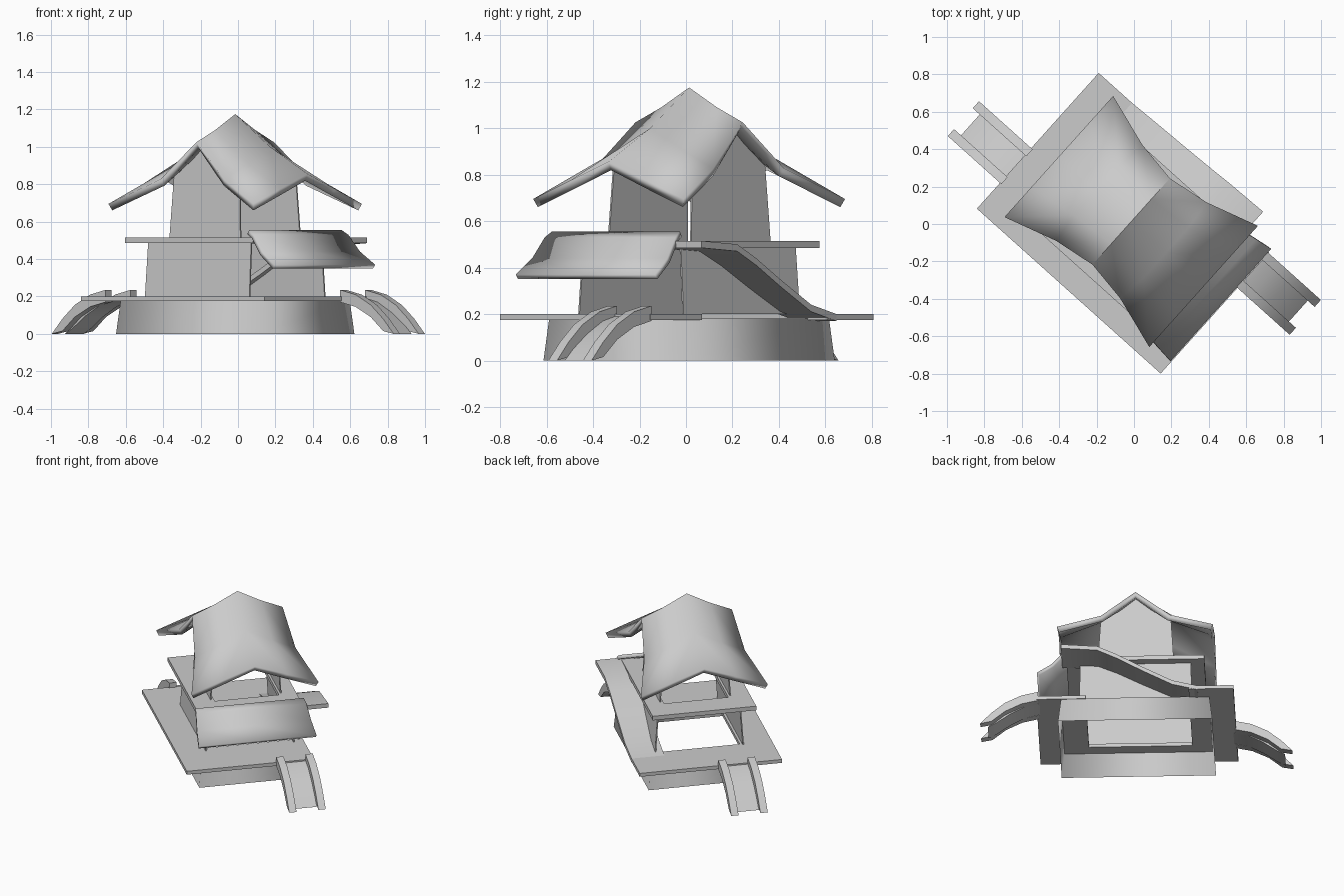
import bpy, bmesh, math
from mathutils import Matrix

cube = bpy.data.objects.get("Cube")
if cube:
    bpy.data.objects.remove(cube, do_unlink=True)

stone = bpy.data.materials.new("pale grey")
stone.use_nodes = True
GREY = (0.6, 0.6, 0.6, 1)
stone.diffuse_color = GREY
stone.node_tree.nodes["Principled BSDF"].inputs["Base Color"].default_value = GREY

# Local u (long) and v (short) axes, turned to the building's heading
TURN = Matrix.Rotation(math.radians(-41.9), 4, "Z") @ Matrix.Translation((-0.02, 0, 0))


def finish(name, bm, smooth=None, thickness=0):
    bmesh.ops.remove_doubles(bm, verts=bm.verts, dist=0.0005)
    bmesh.ops.recalc_face_normals(bm, faces=bm.faces)
    mesh = bpy.data.meshes.new(name)
    bm.to_mesh(mesh)
    bm.free()
    mesh.transform(TURN)
    mesh.materials.append(stone)
    obj = bpy.data.objects.new(name, mesh)
    bpy.context.collection.objects.link(obj)
    if thickness:
        mod = obj.modifiers.new("thickness", "SOLIDIFY")
        mod.thickness = thickness
        mod.offset = -1
    if smooth:
        bpy.ops.object.select_all(action="DESELECT")
        obj.select_set(True)
        bpy.context.view_layer.objects.active = obj
        bpy.ops.object.shade_smooth_by_angle(angle=math.radians(smooth))


def add_box(bm, u0, u1, v0, v1, z0, z1):
    m = Matrix.Translation(((u0 + u1) / 2, (v0 + v1) / 2, (z0 + z1) / 2))
    m = m @ Matrix.Diagonal((u1 - u0, v1 - v0, z1 - z0, 1))
    bmesh.ops.create_cube(bm, size=1, matrix=m)


def sweep(bm, top, thick, v0, v1, flare=0):
    """Sweep a (u, z) profile between v0 and v1, widening the v1 edge along its length."""
    outline = list(top) + [(u, max(z - thick, 0)) for u, z in reversed(top)]
    n, half = len(outline), len(top)
    near = [bm.verts.new((u, v0, z)) for u, z in outline]
    far = [bm.verts.new((u, v1 + flare * min(i, n - 1 - i) / (half - 1), z))
           for i, (u, z) in enumerate(outline)]
    for i in range(n):
        j = (i + 1) % n
        bm.faces.new((near[i], near[j], far[j], far[i]))
    for ring in (near, far):
        for i in range(half - 1):
            bm.faces.new((ring[i], ring[i + 1], ring[n - 2 - i], ring[n - 1 - i]))


# Flared foundation skirt
bm = bmesh.new()
rings = [[bm.verts.new((a * u, b * v, z)) for a, b in ((-1, -1), (1, -1), (1, 1), (-1, 1))]
         for u, v, z in ((0.515, 0.38, 0), (0.495, 0.365, 0.18))]
for i in range(4):
    j = (i + 1) % 4
    bm.faces.new((rings[0][i], rings[0][j], rings[1][j], rings[1][i]))
finish("foundation_skirt", bm, 100)

# Lower terrace, open in the middle
bm = bmesh.new()
add_box(bm, -0.66, 0.66, -0.5, -0.28, 0.175, 0.2)
add_box(bm, -0.66, -0.36, -0.28, 0.475, 0.175, 0.2)
add_box(bm, 0.33, 0.66, -0.28, 0.37, 0.175, 0.2)
finish("lower_terrace", bm)

# Ramp rising along one long side, its inner edge running into the wall
bm = bmesh.new()
sweep(bm, [(-0.42, 0.2), (-0.25, 0.24), (-0.05, 0.345), (0.12, 0.44), (0.25, 0.5), (0.49, 0.515)],
      0.03, 0.25, 0.475, 0.035)
finish("ramp", bm, 35)

# Upper terrace frame
bm = bmesh.new()
add_box(bm, -0.46, 0.46, -0.37, -0.22, 0.485, 0.515)
add_box(bm, -0.46, 0.46, 0.22, 0.34, 0.485, 0.515)
for s in (-1, 1):
    add_box(bm, s * 0.37 - 0.09, s * 0.37 + 0.09, -0.22, 0.22, 0.485, 0.515)
finish("upper_terrace", bm)


# Long side walls; the ends of each storey stay open
def side_walls(name, bottom, top, gable):
    for side, s in (("front", -1), ("back", 1)):
        bm = bmesh.new()
        (u0, v0, z0), (u1, v1, z1) = bottom, top
        pts = [(-u0, v0, z0), (u0, v0, z0), (u1, v1, z1), (0, v1, gable), (-u1, v1, z1)]
        bm.faces.new([bm.verts.new((u, s * v, z)) for u, v, z in pts])
        finish(f"{name}_{side}_wall", bm, thickness=0.008)


side_walls("lower", (0.375, 0.305, 0.2), (0.37, 0.285, 0.485), 0.485)
side_walls("upper", (0.255, 0.235, 0.51), (0.235, 0.22, 0.85), 1.03)

# Curved awning over one end
bm = bmesh.new()
rows = []
for u, z, v0, v1 in ((0.45, 0.555, -0.39, 0.35), (0.49, 0.53, -0.395, 0.36),
                     (0.56, 0.44, -0.405, 0.375), (0.655, 0.37, -0.415, 0.39)):
    rows.append([bm.verts.new((u, v0 + (v1 - v0) * k / 2, z)) for k in range(3)])
for a, b in zip(rows, rows[1:]):
    for k in range(2):
        bm.faces.new((a[k], b[k], b[k + 1], a[k + 1]))
finish("awning", bm, 40, 0.025)

# Arched footbridges at opposite ends
rail = [(0.65, 0.235), (0.76, 0.21), (0.87, 0.155), (0.96, 0.08), (1.035, 0.0)]
deck = [(0.64, 0.195), (0.74, 0.17), (0.84, 0.115), (0.93, 0.05), (0.985, 0.0)]
for side, s in (("left", 1), ("right", -1)):
    middle = s * 0.215 + 0.025
    for part, path, offset, width, thick in (("inner_rail", rail, -0.1, 0.05, 0.065),
                                             ("outer_rail", rail, 0.1, 0.05, 0.065),
                                             ("deck", deck, 0, 0.15, 0.02)):
        bm = bmesh.new()
        centre = middle + s * offset
        sweep(bm, [(s * u, z) for u, z in path], thick, centre - width / 2, centre + width / 2)
        finish(f"{side}_bridge_{part}", bm, 35)

# Swept roof: one quarter described, then mirrored both ways
quarter = [
    [(0, 0, 1.175), (0, 0.16, 1.09), (0, 0.31, 1.025)],
    [(0.25, 0, 1.0), (0.25, 0.18, 0.91), (0.23, 0.345, 0.825)],
    [(0.52, 0, 0.855), (0.52, 0.22, 0.775), (0.52, 0.435, 0.695)],
]
bm = bmesh.new()
for su in (1, -1):
    for sv in (1, -1):
        grid = [[bm.verts.new((su * u, sv * v, z)) for u, v, z in row] for row in quarter]
        for i in range(2):
            for j in range(2):
                bm.faces.new((grid[i][j], grid[i + 1][j], grid[i + 1][j + 1], grid[i][j + 1]))
finish("roof", bm, 60, 0.04)
